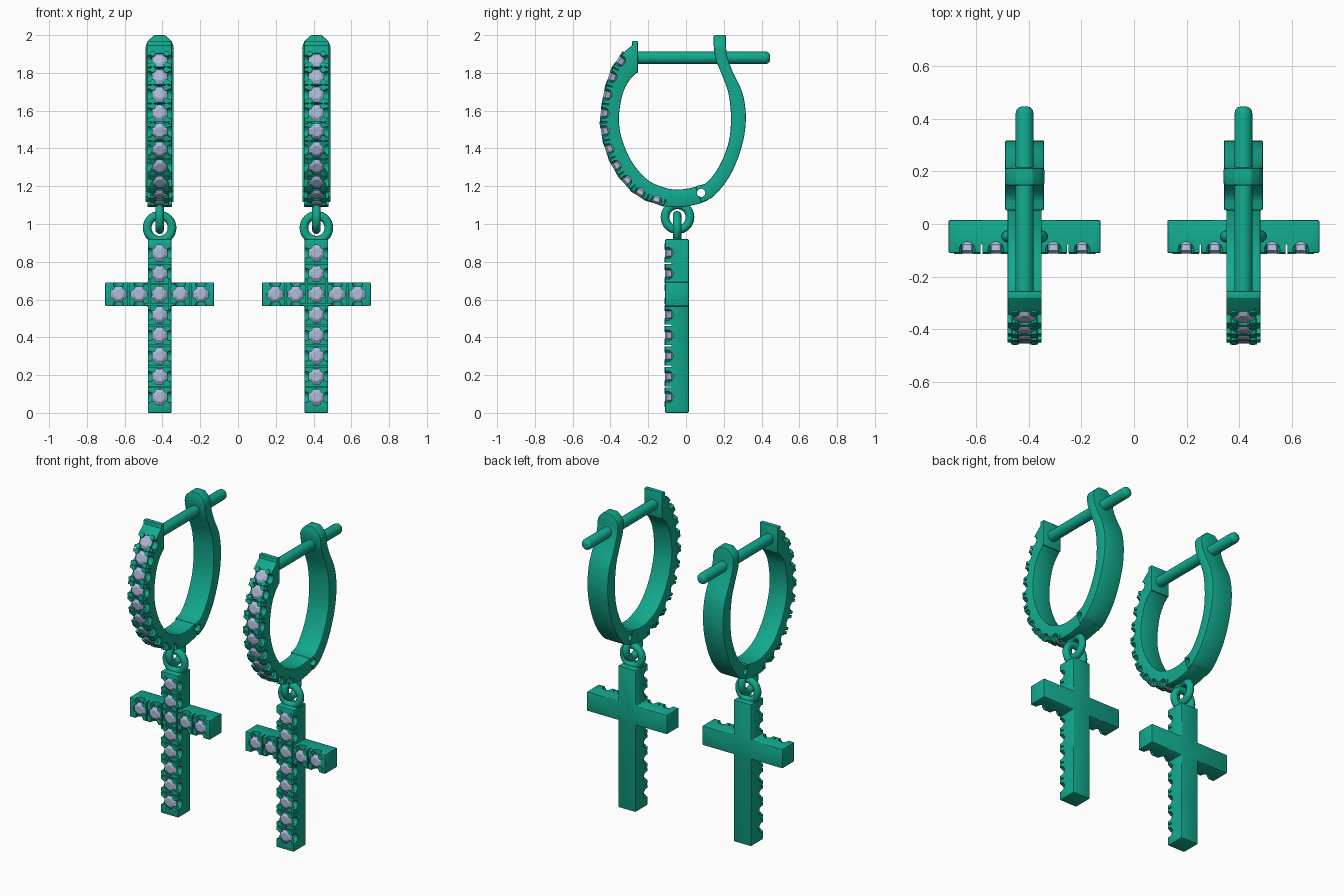
import bpy, bmesh, math
from mathutils import Matrix, Vector

if "Cube" in bpy.data.objects:
    bpy.data.objects.remove(bpy.data.objects["Cube"])

CX = -0.415   # centre of the left earring; the right one is mirrored


def material(name, color):
    m = bpy.data.materials.new(name)
    m.diffuse_color = color
    m.use_nodes = True
    m.node_tree.nodes["Principled BSDF"].inputs["Base Color"].default_value = m.diffuse_color
    return m


METAL = material("green_metal", (0.006, 0.40, 0.27, 1))
STONE = material("pale_stone", (0.42, 0.50, 0.70, 1))


def obj_from(bm, name):
    bmesh.ops.recalc_face_normals(bm, faces=bm.faces)
    me = bpy.data.meshes.new(name)
    bm.to_mesh(me)
    bm.free()
    ob = bpy.data.objects.new(name, me)
    bpy.context.collection.objects.link(ob)
    return ob


def finish(bm, name, mat=METAL, bevel=0, cutter=None, angle=35):
    """Bevel, cut, mirror to the second earring, then smooth by angle."""
    ob = obj_from(bm, name)
    if bevel:
        b = ob.modifiers.new("bevel", 'BEVEL')
        b.width, b.segments, b.limit_method = bevel, 2, 'ANGLE'
    if cutter:
        c = ob.modifiers.new("cut", 'BOOLEAN')
        c.object, c.operation, c.solver, c.use_self = cutter, 'DIFFERENCE', 'EXACT', True
    ob.modifiers.new("mirror", 'MIRROR').use_mirror_merge = False
    bpy.context.view_layer.update()
    dg = bpy.context.evaluated_depsgraph_get()
    me = bpy.data.meshes.new_from_object(ob.evaluated_get(dg))
    ob.modifiers.clear()
    ob.data = me
    me.materials.clear()
    me.materials.append(mat)
    me.polygons.foreach_set("use_smooth", [True] * len(me.polygons))
    me.set_sharp_from_angle(angle=math.radians(angle))
    return ob


def cyl(bm, m, r, depth, n=24):
    bmesh.ops.create_cone(bm, cap_ends=True, segments=n, radius1=r, radius2=r, depth=depth, matrix=m)


def box(bm, m, size):
    bmesh.ops.create_cube(bm, size=1, matrix=m @ Matrix.Diagonal((*size, 1)))


def T(x, y, z):
    return Matrix.Translation((x, y, z))


RY = Matrix.Rotation(math.pi / 2, 4, 'Y')
RX = Matrix.Rotation(math.pi / 2, 4, 'X')


def lathe(bm, m, profile, n=8):
    rings = [[bm.verts.new(m @ Vector((r * math.cos(2 * math.pi * (i + .5) / n),
                                       r * math.sin(2 * math.pi * (i + .5) / n), z)))
              for i in range(n)] for r, z in profile]
    for a, b in zip(rings, rings[1:]):
        for i in range(n):
            bm.faces.new((a[i], a[(i + 1) % n], b[(i + 1) % n], b[i]))
    bm.faces.new(rings[0])
    bm.faces.new(rings[-1])


def frame(pos, across, along):
    x, y = Vector(across).normalized(), Vector(along).normalized()
    m = Matrix((x, y, x.cross(y))).transposed().to_4x4()
    m.translation = pos
    return m


def setting(m, step, cut, stones, prongs, open_sides=True):
    """One stone: seat, side window, dividing slits and four corner prongs."""
    cyl(cut, m @ T(0, 0, 0), 0.043, 0.07)
    if open_sides:
        cyl(cut, m @ T(0, 0, -0.012) @ RY, 0.030, 0.16, 20)
    lathe(stones, m, [(0.026, 0.002), (0.045, -0.010), (0.038, -0.033), (0.02, -0.045)])
    for sx in (-1, 1):
        for sy in (-1, 1):
            cyl(prongs, m @ T(sx * 0.036, sy * 0.035, -0.019), 0.0155, 0.044, 10)


def slit(m, cut):
    box(cut, m, (0.16, 0.007, 0.066))


# --- cross pendant ---
W, ZC, FRONT, BACK, STEP = 0.0625, 0.628, -0.11, 0.015, 0.109
cut, stones, prongs = bmesh.new(), bmesh.new(), bmesh.new()
for k in range(-5, 3):
    m = frame((CX, FRONT, ZC + k * STEP), (1, 0, 0), (0, 0, 1))
    setting(m, STEP, cut, stones, prongs, k != 0)
    if k < 2:
        slit(m @ T(0, STEP / 2, 0), cut)
for k in (-2, -1, 1, 2):
    m = frame((CX + k * STEP, FRONT, ZC), (0, 0, 1), (-1, 0, 0))
    setting(m, STEP, cut, stones, prongs)
    slit(m @ T(0, math.copysign(STEP / 2, k), 0), cut)
cutter = obj_from(cut, "cross_cutter")
cutter.hide_render = True
bm = bmesh.new()
A, TOP = 0.288, 0.92
outline = [(-W, 0), (W, 0), (W, ZC - W), (A, ZC - W), (A, ZC + W), (W, ZC + W),
           (W, TOP), (-W, TOP), (-W, ZC + W), (-A, ZC + W), (-A, ZC - W), (-W, ZC - W)]
f = bm.faces.new([bm.verts.new((CX + x, FRONT, z)) for x, z in outline])
ext = bmesh.ops.extrude_face_region(bm, geom=[f])['geom']
bmesh.ops.translate(bm, vec=(0, BACK - FRONT, 0), verts=[v for v in ext if isinstance(v, bmesh.types.BMVert)])
finish(bm, "cross_body", bevel=0.005, cutter=cutter)
finish(stones, "cross_stones", STONE, angle=20)
finish(prongs, "cross_prongs")
bpy.data.objects.remove(cutter)


# --- hoop: (outer y, outer z, inner y, inner z) sections ---
FRONT_HALF = [(-.275, 1.955, -.262, 1.80), (-.355, 1.88, -.30, 1.76), (-.415, 1.76, -.335, 1.69),
              (-.45, 1.58, -.355, 1.57), (-.435, 1.43, -.342, 1.46), (-.37, 1.275, -.29, 1.335),
              (-.26, 1.155, -.205, 1.235), (-.13, 1.10, -.105, 1.19), (-.03, 1.09, -.03, 1.183),
              (.06, 1.105, .045, 1.195), (.115, 1.125, .09, 1.21)]
BACK_ARM = [(.08, 1.113, .05, 1.20), (.15, 1.15, .11, 1.22), (.235, 1.26, .175, 1.305),
            (.295, 1.41, .225, 1.43), (.317, 1.555, .238, 1.56), (.30, 1.69, .225, 1.69),
            (.25, 1.80, .19, 1.79), (.22, 1.88, .158, 1.87), (.212, 1.94, .147, 1.94),
            (.212, 2.0, .147, 2.0)]


def smooth_path(pts, n=5):
    p = [Vector(q) for q in pts]
    p = [2 * p[0] - p[1]] + p + [2 * p[-1] - p[-2]]
    out = []
    for a, b, c, d in zip(p, p[1:], p[2:], p[3:]):
        for i in range(n):
            t = i / n
            out.append(.5 * (2 * b + (c - a) * t + (2 * a - 5 * b + 4 * c - d) * t * t
                             + (3 * b - a - 3 * c + d) * t ** 3))
    return out + [p[-2]]


def strip(path, width):
    bm = bmesh.new()
    rings = []
    for q in path:
        w = width(q[1])
        rings.append([bm.verts.new((CX + s * w, y, z)) for s, y, z in
                      ((-1, q[0], q[1]), (1, q[0], q[1]), (1, q[2], q[3]), (-1, q[2], q[3]))])
    for a, b in zip(rings, rings[1:]):
        for i in range(4):
            bm.faces.new((a[i], a[(i + 1) % 4], b[(i + 1) % 4], b[i]))
    bm.faces.new(rings[0])
    bm.faces.new(rings[-1])
    return bm


front_path, back_path = smooth_path(FRONT_HALF), smooth_path(BACK_ARM)


def on_outer(dist):
    for a, b in zip(front_path, front_path[1:]):
        a, b = Vector((CX, a[0], a[1])), Vector((CX, b[0], b[1]))
        d = (b - a).length
        if dist <= d:
            return frame(a.lerp(b, dist / d), (1, 0, 0), a - b)
        dist -= d


cut, stones, prongs = bmesh.new(), bmesh.new(), bmesh.new()
for i in range(10):
    setting(on_outer(0.12 + 0.1 * i), 0.1, cut, stones, prongs)
    slit(on_outer(0.17 + 0.1 * i), cut)
HINGE = T(CX, 0.08, 1.165) @ RY
cyl(cut, HINGE, 0.022, 0.3)
cutter = obj_from(cut, "hoop_cutter")
cutter.hide_render = True
finish(strip(front_path, lambda z: 0.065), "hoop_front", bevel=0.005, cutter=cutter)
finish(stones, "hoop_stones", STONE, angle=20)
finish(prongs, "hoop_prongs")


def arm_width(z):   # rounded tip at the top
    return 0.074 if z < 1.925 else max(0.03, math.sqrt(max(0, .075 ** 2 - (z - 1.925) ** 2)))


finish(strip(back_path, arm_width), "hoop_back_arm", bevel=0.006, cutter=cutter)
bpy.data.objects.remove(cutter)

# --- closing post and its end plate ---
bm = bmesh.new()
P = T(CX, -0.27, 1.88) @ Matrix.Rotation(-math.pi / 2, 4, 'X')
lathe(bm, P, [(.034, 0), (.034, .69), (.031, .703), (.023, .712), (.012, .715)], 24)
finish(bm, "post")
bm = bmesh.new()
box(bm, T(CX, -0.27, 1.885), (0.13, 0.03, 0.17))
finish(bm, "post_plate", bevel=0.004)


# --- two linked rings ---
def ring(name, m, R=0.066, r=0.023, n=32, k=12):
    bm = bmesh.new()
    v = [[bm.verts.new(m @ Vector(((R + r * math.cos(b)) * math.cos(a), (R + r * math.cos(b)) * math.sin(a),
                                   r * math.sin(b)))) for b in [2 * math.pi * j / k for j in range(k)]]
         for a in [2 * math.pi * i / n for i in range(n)]]
    for i in range(n):
        for j in range(k):
            bm.faces.new((v[i][j], v[(i + 1) % n][j], v[(i + 1) % n][(j + 1) % k], v[i][(j + 1) % k]))
    finish(bm, name, angle=60)


ring("upper_ring", T(CX, -0.045, 1.036) @ RY)
ring("lower_ring", T(CX, -0.047, 0.98) @ RX)
